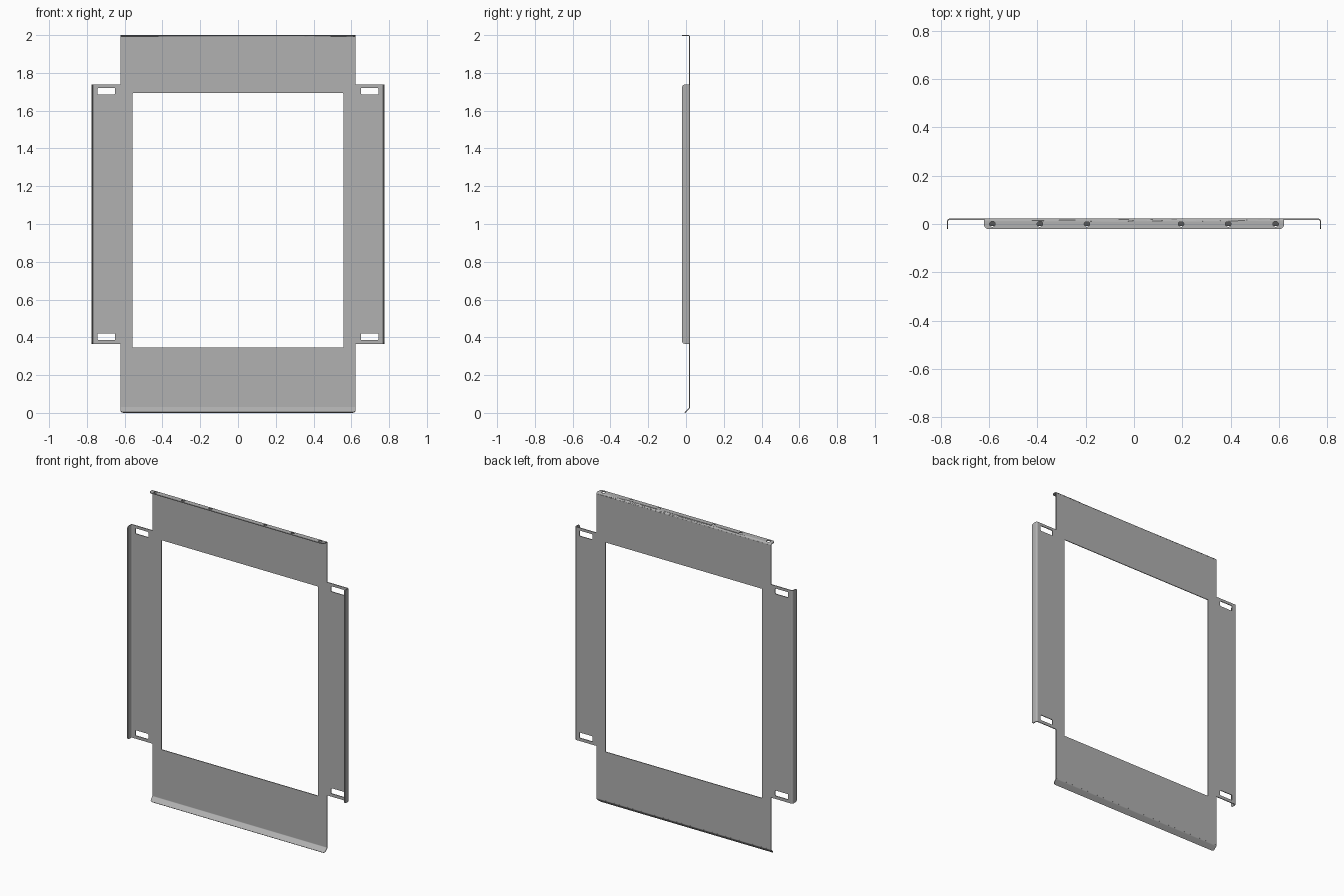
import bpy, bmesh, math
from mathutils import Vector

THICK = 0.005      # sheet thickness
BEND = 0.008       # bend radius at mid-sheet
FLAT = 0.0325      # straight part of every folded edge
SHEET_Y = 0.0195   # mid-plane of the panel
FORWARD = Vector((0, -1, 0))

cube = bpy.data.objects.get("Cube")
if cube:
    bpy.data.objects.remove(cube, do_unlink=True)

steel = bpy.data.materials.new("grey_steel")
steel.use_nodes = True
grey = (0.44, 0.44, 0.44, 1)
steel.diffuse_color = grey
steel.node_tree.nodes["Principled BSDF"].inputs["Base Color"].default_value = grey


def rounded_rect(u0, v0, u1, v1, r_outer, r_inner=None, steps=6):
    """Closed loop; r_outer rounds the corners at v1, r_inner those at v0."""
    if r_inner is None:
        r_inner = r_outer
    loop = []
    for i, (u, v) in enumerate([(u1, v1), (u0, v1), (u0, v0), (u1, v0)]):
        r = r_outer if i < 2 else r_inner
        if r == 0:
            loop.append((u, v))
            continue
        cu = u - r if u == u1 else u + r
        cv = v - r if v == v1 else v + r
        for k in range(steps + 1):
            if k == steps and abs(u1 - u0) <= 2 * r:
                continue   # full circle: skip shared points
            a = math.pi / 2 * (i + k / steps)
            loop.append((cu + r * math.cos(a), cv + r * math.sin(a)))
    return loop


def sheet(name, loops, place, cuts=()):
    """Fill flat loops, cut along bend lines, fold into place, thicken."""
    bm = bmesh.new()
    for loop in loops:
        vs = [bm.verts.new((u, v, 0)) for u, v in loop]
        for i, vert in enumerate(vs):
            bm.edges.new((vert, vs[i - 1]))
    bmesh.ops.triangle_fill(bm, edges=bm.edges[:], use_beauty=True, normal=(0, 0, 1))
    for v in cuts:
        bmesh.ops.bisect_plane(bm, geom=bm.verts[:] + bm.edges[:] + bm.faces[:],
                               plane_co=(0, v, 0), plane_no=(0, 1, 0))
    for vert in bm.verts:
        vert.co = place(vert.co.x, vert.co.y)
    bmesh.ops.recalc_face_normals(bm, faces=bm.faces[:])
    mesh = bpy.data.meshes.new(name)
    bm.to_mesh(mesh)
    bm.free()
    mesh.materials.append(steel)
    obj = bpy.data.objects.new(name, mesh)
    bpy.context.collection.objects.link(obj)
    mod = obj.modifiers.new("thickness", "SOLIDIFY")
    mod.thickness = THICK
    mod.offset = 0
    bpy.ops.object.select_all(action="DESELECT")
    obj.select_set(True)
    bpy.context.view_layer.objects.active = obj
    bpy.ops.object.modifier_apply(modifier=mod.name)
    bpy.ops.object.shade_smooth_by_angle(angle=math.radians(30))
    return obj


def folded_edge(name, half, base, along, out, angle, corner, holes=()):
    """Strip that leaves the panel along 'out' and bends forward by 'angle'."""
    base, along, out = Vector(base), Vector(along), Vector(out)
    arc = BEND * angle

    def place(u, v):
        t = min(v, arc) / BEND
        rest = max(v - arc, 0)
        o = BEND * math.sin(t) + rest * math.cos(angle)
        f = BEND * (1 - math.cos(t)) + rest * math.sin(angle)
        return base + along * u + out * o + FORWARD * f

    loops = [rounded_rect(-half, 0, half, arc + FLAT, corner, 0)]
    r = 0.0115
    v = arc + 0.0118
    loops += [rounded_rect(x - r, v - r, x + r, v + r, r) for x in holes]
    sheet(name, loops, place, [arc * k / 5 for k in range(1, 6)])


# Main panel: tall body with side wings, window and four slots
W, WING = 0.622, 0.7645
BOTTOM, TOP = 0.031, 1.9895
LOW, HIGH = 0.366, 1.738
MID = (LOW + HIGH) / 2
right_side = [(W, BOTTOM), (W, LOW), (WING, LOW), (WING, HIGH), (W, HIGH), (W, TOP)]
outline = right_side + [(-x, z) for x, z in reversed(right_side)]
window = rounded_rect(-0.558, 0.345, 0.558, 1.693, 0.004)
slots = [rounded_rect(s * 0.697 - 0.046, z - 0.0175, s * 0.697 + 0.046, z + 0.0175, 0.005)
         for s in (-1, 1) for z in (0.403, 1.703)]
sheet("panel", [outline, window] + slots, lambda u, v: Vector((u, SHEET_Y, v)))

# Top flange with six holes
folded_edge("top_flange", W, (0, SHEET_Y, TOP), (1, 0, 0), (0, 0, 1), math.pi / 2, 0.02,
            [s * x for s in (-1, 1) for x in (0.195, 0.39, 0.587)])

# Bottom lip, bent halfway
folded_edge("bottom_lip", W, (0, SHEET_Y, BOTTOM), (1, 0, 0), (0, 0, -1), math.pi / 4, 0.015)

# Side flanges on the wings
for side, s in (("left", 1), ("right", -1)):
    folded_edge(side + "_flange", (HIGH - LOW) / 2, (s * WING, SHEET_Y, MID),
                (0, 0, 1), (s, 0, 0), math.pi / 2, 0.014)
